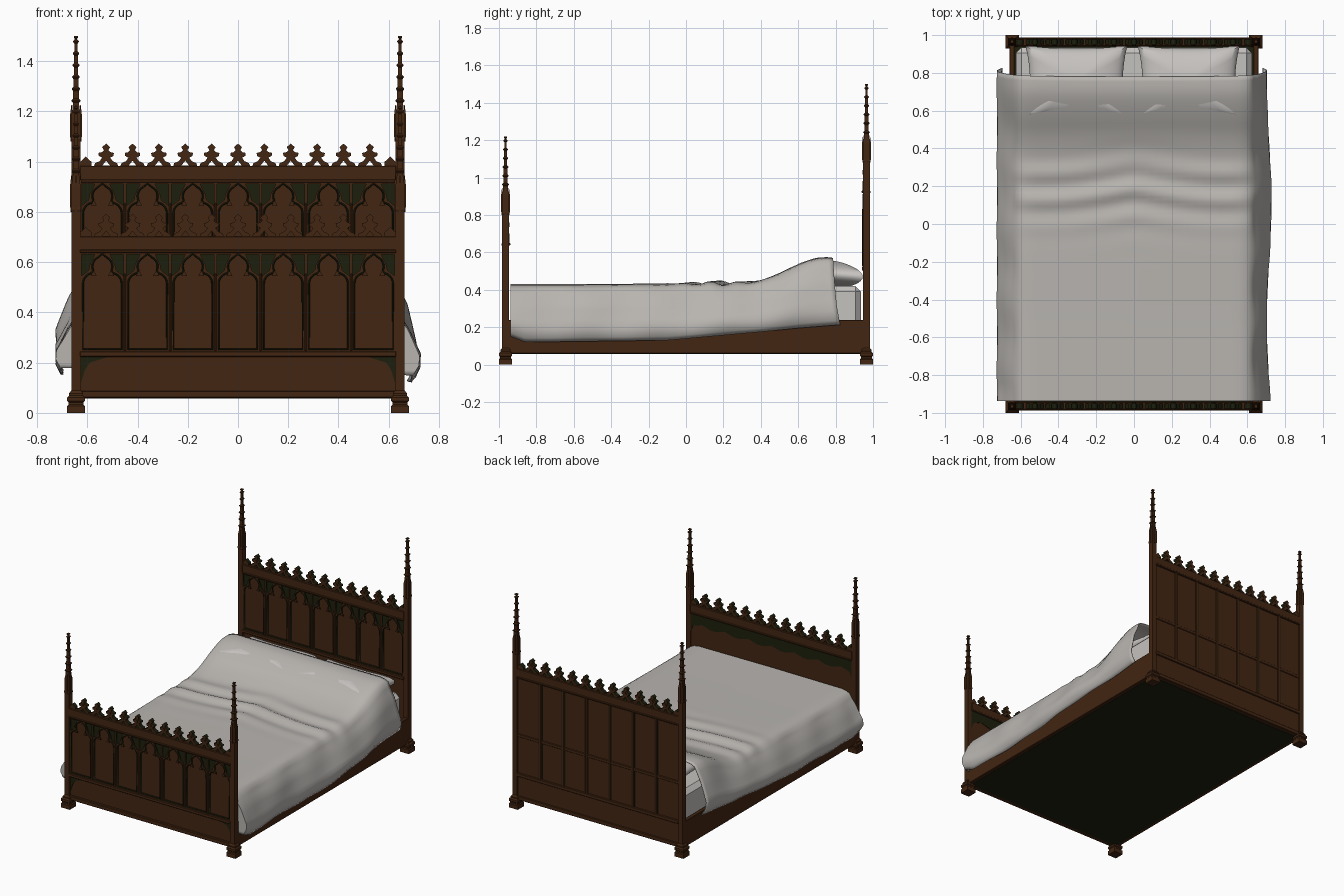
import bpy, bmesh, math
from mathutils import Vector

cube = bpy.data.objects.get("Cube")
if cube:
    bpy.data.objects.remove(cube, do_unlink=True)


def material(name, color):
    m = bpy.data.materials.new(name)
    m.use_nodes = True
    m.diffuse_color = (*color, 1)
    bsdf = m.node_tree.nodes["Principled BSDF"]
    bsdf.inputs["Base Color"].default_value = (*color, 1)
    bsdf.inputs["Roughness"].default_value = 0.8
    return m


WOOD = material("brown_wood", (0.055, 0.019, 0.006))
DARK = material("dark_green_wood", (0.012, 0.014, 0.004))
CLOTH = material("grey_blanket", (0.48, 0.46, 0.435))
LINEN = material("pale_linen", (0.56, 0.54, 0.52))


def add(name, mesh, *mats):
    for m in mats:
        mesh.materials.append(m)
    ob = bpy.data.objects.new(name, mesh)
    bpy.context.collection.objects.link(ob)
    return ob


def from_bmesh(name, bm, *mats):
    bmesh.ops.recalc_face_normals(bm, faces=bm.faces)
    mesh = bpy.data.meshes.new(name)
    bm.to_mesh(mesh)
    bm.free()
    return add(name, mesh, *mats)


def box(name, x, y, z, mat, bevel=0.003):
    bm = bmesh.new()
    bmesh.ops.create_cube(bm, size=1)
    for v in bm.verts:
        v.co = Vector([(a + b) / 2 + c * (b - a) for (a, b), c in zip((x, y, z), v.co)])
    if bevel:
        bmesh.ops.bevel(bm, geom=bm.edges[:], offset=bevel, segments=1, affect='EDGES')
    return from_bmesh(name, bm, mat)


def curve_mesh(name, outlines, y, depth=0.0, tube=0.0, mats=(WOOD,)):
    """Outlines in x and z: a filled plate of some depth, or round mouldings."""
    cu = bpy.data.curves.new(name, 'CURVE')
    cu.dimensions = '3D' if tube else '2D'
    if tube:
        cu.bevel_depth, cu.bevel_resolution = tube, 0
    else:
        cu.fill_mode, cu.extrude = 'BOTH', depth / 2
    for pts in outlines:
        s = cu.splines.new('POLY')
        s.points.add(len(pts) - 1)
        for p, (px, pz) in zip(s.points, pts):
            p.co = (px, pz, 0, 1)
        s.use_cyclic_u = True
    tmp = bpy.data.objects.new(name + "_curve", cu)
    bpy.context.collection.objects.link(tmp)
    bpy.context.view_layer.update()
    mesh = bpy.data.meshes.new_from_object(tmp.evaluated_get(bpy.context.evaluated_depsgraph_get()))
    bpy.data.objects.remove(tmp, do_unlink=True)
    for v in mesh.vertices:
        v.co = (v.co.x, y - v.co.z, v.co.y)
    mesh.materials.clear()
    ob = add(name, mesh, *mats)
    if len(mats) > 1:  # cut sides take the second colour
        for f in mesh.polygons:
            f.material_index = int(abs(f.normal.y) < 0.5)
    return ob


def mirrored(half):
    return half + [(-x, z) for x, z in reversed(half) if x > 1e-5]


def shift(pts, dx, dz):
    return [(x + dx, z + dz) for x, z in pts]


def arc(cx, cz, r, a, b, n=7):
    angles = [math.radians(a + (b - a) * i / n) for i in range(n + 1)]
    return [(cx + r * math.cos(t), cz + r * math.sin(t)) for t in angles]


# Repeating gothic shapes, measured from the bottom of the arched panel
BAY, W = 0.18, 0.63
TREFOIL = mirrored([(0.077, 0.008)] + arc(0.035, 0.27, 0.042, 0, 80)
                   + arc(0, 0.338, 0.04, -25, 62) + [(0, 0.388)])
SPANDREL = [(0.084, 0.386), (0.03, 0.386), (0.05, 0.345), (0.055, 0.322), (0.084, 0.30)]
FLEURON = mirrored([(0.049, 0), (0.044, 0.014), (0.026, 0.022), (0.016, 0.036), (0.029, 0.043),
                    (0.031, 0.055), (0.017, 0.058), (0.009, 0.066), (0.016, 0.078), (0, 0.092)])
EYELET = [(0.016, 0.004), (0, 0.024), (-0.016, 0.004)]
BAYS = [(i - 3) * BAY for i in range(7)]


def board(side, y, z):
    """Arched panel board; y is its middle, z the bottom of the arches."""
    front = y - 0.015
    box(side + "_panel", (-W, W), (y - 0.002, y + 0.012), (0.08, z + 0.41), WOOD, 0)
    holes = [shift(TREFOIL, b, z) for b in BAYS]
    corners = [shift([(s * px, pz) for px, pz in SPANDREL], b, z) for b in BAYS for s in (1, -1)]
    frame = [(-W, z), (W, z), (W, z + 0.4), (-W, z + 0.4)]
    curve_mesh(side + "_tracery", [frame] + holes + corners, y - 0.008, 0.014, mats=(WOOD, DARK))
    curve_mesh(side + "_spandrel_grounds", corners, y - 0.003, 0.006, mats=(DARK,))
    curve_mesh(side + "_arch_mouldings", holes, front, tube=0.0035, mats=(DARK,))
    leaves = [shift(mirrored([(0.012, 0), (0.006, 0.012), (0, 0.02)]), b + s * 0.034, z + 0.3)
              for b in BAYS for s in (1, -1)]
    curve_mesh(side + "_cusp_leaves", leaves, front, 0.008)
    for i in range(6):
        x = (i - 2.5) * BAY
        box(side + "_mullion", (x - 0.005, x + 0.005), (front - 0.007, y), (z, z + 0.31), WOOD)
    # rails
    box(side + "_top_rail", (-W, W), (y - 0.02, y + 0.02), (z + 0.4, z + 0.458), WOOD)
    box(side + "_cornice", (-W, W), (y - 0.024, y + 0.024), (z + 0.392, z + 0.405), WOOD)
    box(side + "_arch_sill", (-W, W), (front - 0.007, y + 0.017), (z - 0.022, z), WOOD)
    box(side + "_base_rail", (-W, W), (y - 0.019, y + 0.019), (0.06, 0.088), WOOD)
    # pierced crest
    xs = [(i - 5) * 0.105 for i in range(11)]
    crest = [shift(s, x, z + 0.455) for x in xs for s in (FLEURON, EYELET)]
    curve_mesh(side + "_crest", crest, y, 0.026, mats=(WOOD, DARK))
    knobs = [shift(mirrored([(0, 0.036), (0.011, 0.048), (0, 0.06)]), x, z + 0.455) for x in xs]
    curve_mesh(side + "_crest_bosses", knobs, y, 0.036, mats=(WOOD, DARK))
    ends = [shift(mirrored([(0.022, 0), (0.022, 0.02), (0.01, 0.03), (0, 0.04)]), s * 0.606, z + 0.455)
            for s in (1, -1)]
    curve_mesh(side + "_crest_ends", ends, y, 0.026, mats=(WOOD, DARK))


board("footboard", -0.963, 0.245)
board("headboard", 0.963, 0.525)

# Footboard: dark corners of the lower panel and the shaded inner band
lower = [[(s * 0.625, 0.222), (s * 0.52, 0.222), (s * 0.59, 0.2), (s * 0.61, 0.17), (s * 0.625, 0.12)]
         for s in (1, -1)]
curve_mesh("footboard_dark_corners", lower, -0.966, 0.006, mats=(DARK,))
band = [(-W, 0.64), (-W, 0.5)]
for b in BAYS:
    band += [(b - 0.07, 0.555), (b, 0.575), (b + 0.07, 0.555)]
curve_mesh("footboard_inner_band", [band + [(W, 0.5), (W, 0.64)]], -0.95, 0.005, mats=(DARK,))

# Headboard back: battens with dark edges
for i in range(6):
    x = (i - 2.5) * BAY
    box("back_batten_edge", (x - 0.014, x + 0.014), (0.97, 0.977), (0.24, 0.93), DARK, 0)
    box("back_batten", (x - 0.009, x + 0.009), (0.97, 0.983), (0.24, 0.93), WOOD)
box("back_lower_rail", (-W, W), (0.965, 0.985), (0.225, 0.25), WOOD)


def square_stack(name, cx, cy, profile, mat=WOOD):
    """Square column through (half width, height) steps."""
    bm = bmesh.new()
    rings = [[bm.verts.new((cx + a * r, cy + b * r, z)) for a, b in ((-1, -1), (1, -1), (1, 1), (-1, 1))]
             for r, z in profile]
    for lo, hi in zip(rings, rings[1:]):
        for i in range(4):
            bm.faces.new((lo[i], lo[i - 3], hi[i - 3], hi[i]))
    bm.faces.new(rings[0])
    bm.faces.new(rings[-1])
    return from_bmesh(name, bm, mat)


# Corner posts with stepped feet and pinnacles
for sx in (-1, 1):
    for cy, lift, side in ((-0.965, 0, "front"), (0.965, 0.28, "back")):
        cx = sx * 0.645
        foot = [(0.035, 0), (0.035, 0.028), (0.03, 0.033), (0.03, 0.042), (0.035, 0.047),
                (0.035, 0.062), (0.027, 0.07), (0.027, 0.078), (0.018, 0.09)]
        square_stack(side + "_foot", cx, cy, foot)
        square_stack(side + "_post", cx, cy, [(0.0175, 0.085), (0.0175, 0.8 + lift), (0.021, 0.81 + lift),
                                              (0.019, 0.82 + lift), (0.019, 0.9 + lift), (0.014, 0.93 + lift)])
        spire = [(0.014, 0.92 + lift)]
        for i in range(6):
            z, r = 0.955 + i * 0.047 + lift, 0.0125 - i * 0.0013
            spire += [(r, z), (r + 0.005, z + 0.006), (r + 0.005, z + 0.01), (r - 0.001, z + 0.016)]
        square_stack(side + "_spire", cx, cy, spire + [(0.005, 1.21 + lift), (0.009, 1.214 + lift),
                                                       (0.008, 1.22 + lift)])
        for dx, dy in ((1, 0), (-1, 0), (0, 1), (0, -1)):
            square_stack(side + "_pinnacle", cx + dx * 0.018, cy + dy * 0.018,
                         [(0.004, 0.8 + lift), (0.005, 0.82 + lift), (0.005, 0.91 + lift), (0.001, 0.945 + lift)])

# Bed frame
for sx in (-1, 1):
    x = sorted((sx * 0.632, sx * 0.66))
    box("side_rail", x, (-0.955, 0.955), (0.06, 0.24), WOOD)
box("underside", (-0.635, 0.635), (-0.95, 0.95), (0.058, 0.075), DARK, 0)
box("mattress", (-0.625, 0.625), (-0.93, 0.935), (0.1, 0.42), LINEN, 0.03)


def lerp(points, t):
    for (a, p), (b, q) in zip(points, points[1:]):
        if t <= b:
            k = max(0, (t - a) / (b - a))
            return p + (q - p) * k
    return points[-1][1]


def smooth(ob, angle=50):
    bpy.ops.object.select_all(action='DESELECT')
    ob.select_set(True)
    bpy.context.view_layer.objects.active = ob
    bpy.ops.object.shade_smooth_by_angle(angle=math.radians(angle))


# Pillows: pinched cushions leaning on the headboard
for px in (-0.305, 0.29):
    bm = bmesh.new()
    bmesh.ops.create_uvsphere(bm, u_segments=40, v_segments=20, radius=1)
    for v in bm.verts:
        d = max(abs(v.co.x), abs(v.co.y), 1e-6)
        r = math.hypot(v.co.x, v.co.y)
        u, w = v.co.x * r / d, v.co.y * r / d
        pinch = 0.09
        v.co = (px + 0.27 * u * (1 - pinch * (1 - w * w)), 0.755 + 0.19 * w * (1 - pinch * (1 - u * u)),
                0.485 - 0.015 * w + 0.075 * v.co.z)
    smooth(from_bmesh("pillow", bm, LINEN))

# Blanket: cross-sections swept along the bed, closed at the foot
TOP = [(-0.94, 0.43), (-0.5, 0.43), (0.35, 0.44), (0.45, 0.465), (0.6, 0.54), (0.7, 0.575), (0.75, 0.585), (0.8, 0.565)]
HEM = [(-0.94, 0.15), (-0.86, 0.12), (-0.1, 0.13), (0.4, 0.175), (0.8, 0.215)]
bm = bmesh.new()
rows, cols = 70, 25
grid = []
for j in range(rows + 1):
    y = -0.938 + 1.718 * j / rows
    # average neighbouring heights to round the hump
    h = sum(lerp(TOP, y + d) for d in (-0.06, -0.03, 0, 0.03, 0.06)) / 5
    h = min(h, 0.582)
    wave = math.exp(-((y - 0.17) / 0.16) ** 2)
    row = []
    for i in range(-cols, cols + 1):
        s, t = (1 if i > 0 else -1), abs(i) / cols
        hem = lerp(HEM, y) + (0.03 if s < 0 else 0)
        drop = h - hem
        flare = 0.725 if s < 0 else 0.715 + 0.012 * math.sin(y * 5 + 1)
        x = lerp([(0, 0), (0.5, 0.58), (0.56, 0.62), (0.68, 0.672), (0.84, flare), (0.92, flare), (1, flare - 0.022)], t)
        z = lerp([(0, h), (0.5, h - 0.003), (0.56, h - 0.022), (0.68, h - drop * 0.35), (0.84, hem + drop * 0.28),
                  (0.92, hem + drop * 0.14), (1, hem)], t)
        fold = max(0, 1 - t * 1.5)
        z += wave * 0.012 * math.sin(y * 42 + 3 * x * x + 2 * math.sin(x * 4)) * min(1, 3 * fold)
        if t > 0.56:
            x += 0.006 * math.sin(y * 17 + s) * math.sin(t * 7)
        yy = y + max(0, y - 0.6) * 0.25 * t ** 3
        row.append(bm.verts.new((s * x, yy, z)))
    grid.append(row)
for a, b in zip(grid, grid[1:]):
    for i in range(2 * cols):
        bm.faces.new((a[i], a[i + 1], b[i + 1], b[i]))
bm.faces.new(grid[0])
blanket = from_bmesh("blanket", bm, CLOTH)
smooth(blanket)
shell = blanket.modifiers.new("Thickness", 'SOLIDIFY')
shell.thickness = 0.006
